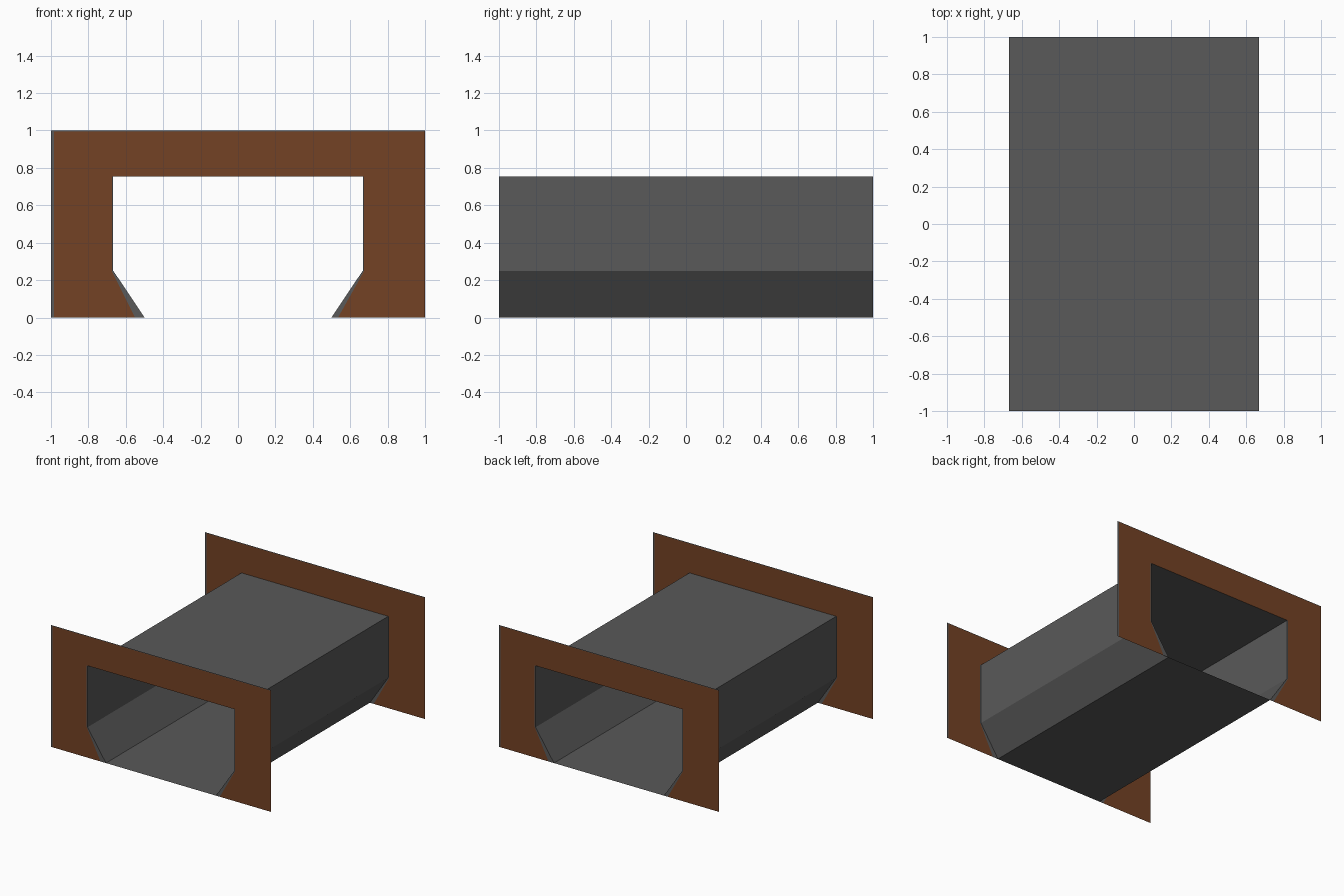
import bpy, bmesh

if "Cube" in bpy.data.objects:
    bpy.data.objects.remove(bpy.data.objects["Cube"])


def material(name, rgb):
    m = bpy.data.materials.new(name)
    m.diffuse_color = (*rgb, 1.0)
    m.use_nodes = True
    m.node_tree.nodes["Principled BSDF"].inputs["Base Color"].default_value = m.diffuse_color
    return m


grey = material("concrete grey", (0.1, 0.1, 0.1))
brown = material("earth brown", (0.175, 0.054, 0.018))

W, H, KNEE, FLOOR = 0.667, 0.755, 0.25, 0.5   # bore size


def build(name, faces):
    """Object from (points, material slot) pairs."""
    bm = bmesh.new()
    for pts, slot in faces:
        bm.faces.new([bm.verts.new(p) for p in pts]).material_index = slot
    bmesh.ops.remove_doubles(bm, verts=bm.verts, dist=1e-5)
    me = bpy.data.meshes.new(name)
    bm.to_mesh(me)
    bm.free()
    me.materials.append(grey)
    me.materials.append(brown)
    ob = bpy.data.objects.new(name, me)
    bpy.context.collection.objects.link(ob)


# Tunnel tube: six-sided bore, open at both ends
bore = [(-FLOOR, 0), (FLOOR, 0), (W, KNEE), (W, H), (-W, H), (-W, KNEE)]
tube = []
for (x0, z0), (x1, z1) in zip(bore, bore[1:] + bore[:1]):
    tube.append(([(x0, -1, z0), (x1, -1, z1), (x1, 1, z1), (x0, 1, z0)], 0))
build("tunnel_tube", tube)


# Portal wall sheets: brown face with thin grey borders
def pier(s, outer, trim, foot):
    t = W + trim
    return [
        ([(s * outer, 0), (s * foot, 0), (s * t, KNEE), (s * t, H), (s * outer, H)], 1),
        ([(s * foot, 0), (s * FLOOR, 0), (s * W, KNEE), (s * t, KNEE)], 0),
        ([(s * t, KNEE), (s * W, KNEE), (s * W, H), (s * t, H)], 0),
    ]


EDGE, TOP = 0.985, 0.995
panels = pier(-1, EDGE, 0.008, 0.55) + pier(1, 1.0, 0.008, 0.535) + [
    ([(-EDGE, H), (1, H), (1, TOP), (-EDGE, TOP)], 1),
    ([(-1, TOP), (1, TOP), (1, 1), (-1, 1)], 0),
    ([(-1, 0), (-EDGE, 0), (-EDGE, TOP), (-1, TOP)], 0),
]

# Each portal has an outward and an inward sheet; facing is -1 (front) or 1 (back)
for name, y, facing in (("front_portal_outer", -1.0, -1), ("front_portal_inner", -0.998, 1),
                        ("back_portal_outer", 1.0, 1), ("back_portal_inner", 0.998, -1)):
    build(name, [([(-facing * u, y, z) for u, z in pts], slot) for pts, slot in panels])
